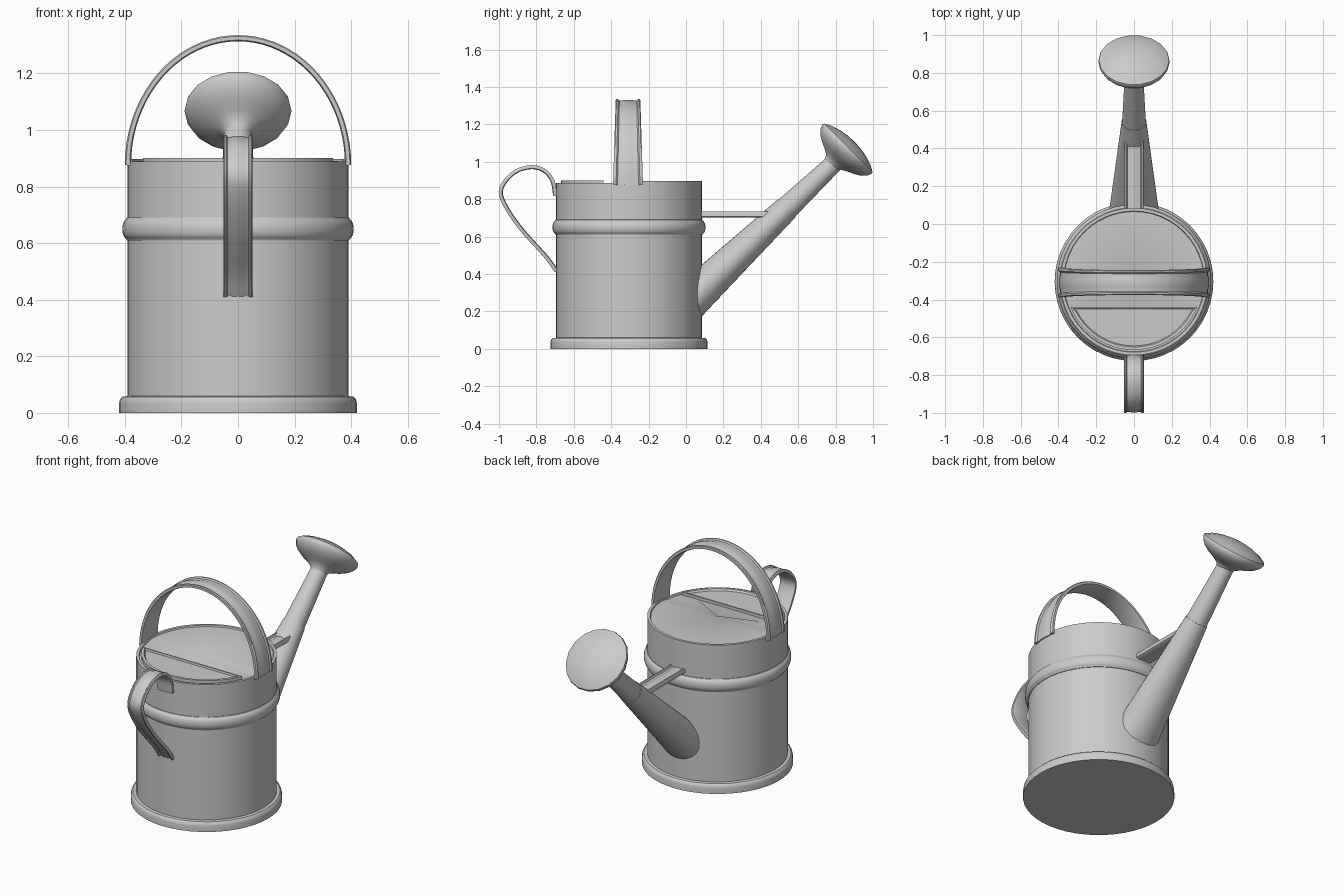
import bpy, bmesh, math
from mathutils import Matrix, Vector

if "Cube" in bpy.data.objects:
    bpy.data.objects.remove(bpy.data.objects["Cube"])

CY = -0.305  # y of the can's axis


def finish(name, bm, angle=35):
    bmesh.ops.recalc_face_normals(bm, faces=bm.faces)
    me = bpy.data.meshes.new(name)
    bm.to_mesh(me)
    bm.free()
    ob = bpy.data.objects.new(name, me)
    bpy.context.collection.objects.link(ob)
    bpy.ops.object.select_all(action='DESELECT')
    ob.select_set(True)
    bpy.context.view_layer.objects.active = ob
    bpy.ops.object.shade_smooth_by_angle(angle=math.radians(angle))
    return ob


def bridge(bm, rings, caps=True):
    n = len(rings[0])
    for a, b in zip(rings, rings[1:]):
        for i in range(n):
            j = (i + 1) % n
            bm.faces.new((a[i], a[j], b[j], b[i]))
    if caps:
        bm.faces.new(rings[0])
        bm.faces.new(rings[-1])


def loft(name, profile, origin, tilt=0, seg=48, angle=35, caps=True):
    """Rings (radius x, height[, radius y]) stacked on an axis tilted from z towards +y."""
    m = Matrix.Translation(origin) @ Matrix.Rotation(-math.radians(tilt), 4, 'X')
    bm = bmesh.new()
    rings = []
    for p in profile:
        rx, s, ry = p[0], p[1], p[-1] if len(p) == 3 else p[0]
        rings.append([bm.verts.new(m @ Vector((rx * math.cos(t), ry * math.sin(t), s)))
                      for t in (2 * math.pi * i / seg for i in range(seg))])
    bridge(bm, rings, caps)
    return finish(name, bm, angle)


# ribbed strip section: rolled edges and a soft middle rib (width fraction, height fraction)
HALF = [(-1, -.6), (-1, .6), (-.93, 1), (-.8, 1), (-.7, .35), (-.45, .35), (-.25, .7)]
SECTION = HALF + [(-w, h) for w, h in reversed(HALF)] + [(.8, -1), (-.8, -1)]


def strip(name, pts, widths, place, thick=0.011):
    """Sweep the strip section along a 2D path; place(u, v, w) maps to 3D."""
    bm = bmesh.new()
    rings = []
    for i, p in enumerate(pts):
        d = (pts[min(i + 1, len(pts) - 1)] - pts[max(i - 1, 0)]).normalized()
        n = Vector((-d.y, d.x))
        rings.append([bm.verts.new(place(*(p + n * h * thick), w * widths[i]))
                      for w, h in SECTION])
    bridge(bm, rings)
    return finish(name, bm, 40)


def smooth_path(pts, steps=5):
    p = [Vector(q) for q in pts]
    p = [2 * p[0] - p[1]] + p + [2 * p[-1] - p[-2]]
    out = []
    for a, b, c, d in zip(p, p[1:], p[2:], p[3:]):
        for k in range(steps):
            t = k / steps
            out.append(0.5 * (2 * b + (c - a) * t + (2 * a - 5 * b + 4 * c - d) * t * t
                              + (3 * b - a - 3 * c + d) * t ** 3))
    return out + [p[-2]]


# can body with shallow recessed top; rim is a little lower at the front
body = loft("can_body", [(.39, .02), (.39, .897), (.374, .897), (.371, .889), (.01, .894)], (0, CY, 0))
for v in body.data.vertices:
    if v.co.z > .85 and v.co.y < CY - .005:
        v.co.z -= .009

# foot ring and raised band
loft("base_ring", [(.42, 0), (.42, .035), (.417, .048), (.408, .057), (.385, .06)], (0, CY, 0))
band = [(.385, .608), (.393, .61)]
band += [(.392 + .017 * math.cos(t), .65 + .035 * math.sin(t))
         for t in (math.radians(a) for a in range(-80, 81, 20))]
band += [(.393, .69), (.385, .692)]
loft("middle_band", band, (0, CY, 0), caps=False)

# D-shaped filler rim with a sunken panel
bm = bmesh.new()
R, a0 = .362, math.asin(.135 / .362)
d_pts = [(R * math.cos(t), CY + R * math.sin(t))
         for t in (-a0 - (math.pi - 2 * a0) * i / 24 for i in range(25))]
face = bm.faces.new([bm.verts.new((x, y, .875)) for x, y in d_pts])
ext = bmesh.ops.extrude_face_region(bm, geom=[face])
top = [g for g in ext["geom"] if isinstance(g, bmesh.types.BMFace)]
for v in top[0].verts:
    v.co.z = .9
bmesh.ops.recalc_face_normals(bm, faces=bm.faces)
bmesh.ops.inset_region(bm, faces=top, thickness=.016, depth=0)
bmesh.ops.inset_region(bm, faces=top, thickness=.006, depth=-.011)
finish("filler_rim", bm)

# carrying arch over the top, wider at its feet
N = 40
arch = [Vector((-.389 * math.cos(math.pi * i / N), .875 + .449 * math.sin(math.pi * i / N)))
        for i in range(N + 1)]
strip("top_handle", arch, [.080 - .014 * math.sin(math.pi * i / N) for i in range(N + 1)],
      lambda u, v, w: (u, CY - .005 + w, v))

# pouring handle on the front
path = smooth_path([(-.692, .415), (-.75, .495), (-.88, .64), (-.968, .77), (-.988, .855),
                    (-.925, .938), (-.835, .971), (-.762, .955), (-.715, .90), (-.699, .82)])
path.reverse()
strip("back_handle", [Vector((-p.x, p.y)) for p in reversed(path)][::-1], [.052] * len(path),
      lambda u, v, w: (w, -u, v))

# brace between can and spout
strip("spout_brace", [Vector((.05, .717)), Vector((.44, .717))], [.05] * 2,
      lambda u, v, w: (w, u, v), thick=.016)

# spout: flattened cone, then a slimmer neck
TILT = 90 - 43.6
loft("spout", [(.15, -.2, .112), (.13, 0, .1), (.066, .635, .067)], (0, .08, .315), TILT, 32)
loft("spout_neck", [(.063, .625, .064), (.047, 1.03, .047)], (0, .08, .315), TILT, 32)

# sprinkler rose with domed face
loft("sprinkler_rose", [(.046, -.12), (.056, -.098), (.085, -.08), (.125, -.062), (.158, -.042),
                        (.18, -.018), (.189, .003), (.186, .014), (.15, .034), (.1, .049),
                        (.05, .058), (.008, .06)], (0, .858, 1.065), 45, 18, 40)
